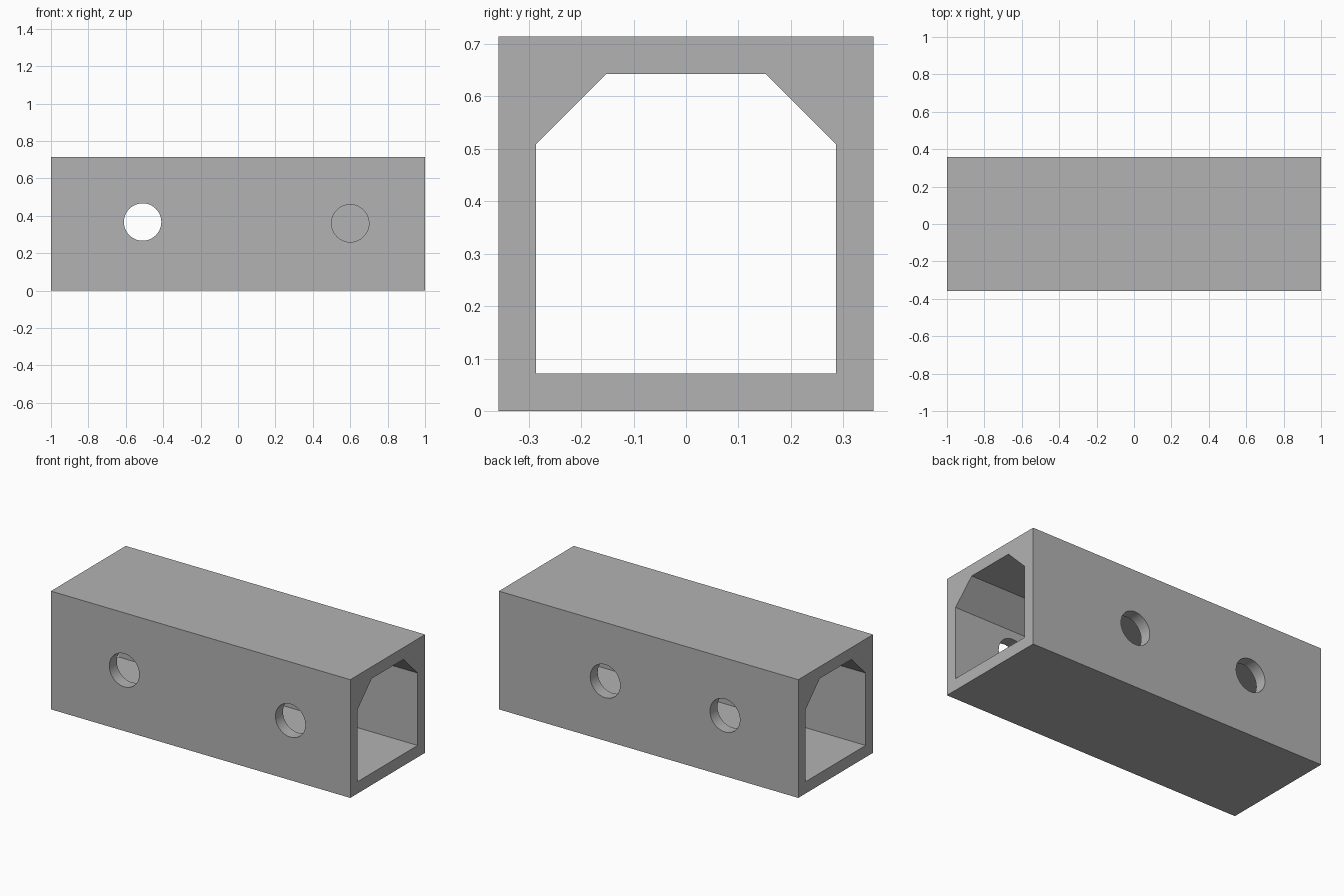
import bpy
import bmesh
import math
from mathutils import Matrix, Vector

LENGTH, WIDTH = 2.0, 0.714
WALL = 0.0714
CHAMFER = 0.134
HOLE_RADIUS = 0.1

cube = bpy.data.objects.get("Cube")
if cube:
    bpy.data.objects.remove(cube, do_unlink=True)

grey = bpy.data.materials.new("plain_grey")
grey.use_nodes = True
colour = (0.45, 0.45, 0.45, 1.0)
grey.diffuse_color = colour
grey.node_tree.nodes["Principled BSDF"].inputs["Base Color"].default_value = colour


def make_object(name, bm):
    bmesh.ops.recalc_face_normals(bm, faces=bm.faces)
    mesh = bpy.data.meshes.new(name)
    bm.to_mesh(mesh)
    bm.free()
    mesh.materials.append(grey)
    obj = bpy.data.objects.new(name, mesh)
    bpy.context.collection.objects.link(obj)
    return obj


def prism(name, profile, length):
    """Extrude a (y, z) profile along x, centred on the origin."""
    bm = bmesh.new()
    face = bm.faces.new([bm.verts.new((-length / 2, y, z)) for y, z in profile])
    result = bmesh.ops.extrude_face_region(bm, geom=[face])
    moved = [v for v in result["geom"] if isinstance(v, bmesh.types.BMVert)]
    bmesh.ops.translate(bm, verts=moved, vec=Vector((length, 0, 0)))
    return make_object(name, bm)


def bolt_hole(name, x, y, z):
    """Short round cutter that passes through one side wall."""
    bm = bmesh.new()
    place = Matrix.Translation((x, y, z)) @ Matrix.Rotation(math.pi / 2, 4, "X")
    bmesh.ops.create_cone(bm, cap_ends=True, segments=48, radius1=HOLE_RADIUS,
                          radius2=HOLE_RADIUS, depth=WALL * 3, matrix=place)
    return make_object(name, bm)


def cut(target, cutter):
    cutter.hide_render = True
    mod = target.modifiers.new(cutter.name, "BOOLEAN")
    mod.operation = "DIFFERENCE"
    mod.solver = "EXACT"
    mod.object = cutter
    bpy.context.view_layer.objects.active = target
    bpy.ops.object.modifier_apply(modifier=mod.name)
    bpy.data.objects.remove(cutter, do_unlink=True)


# Square outer tube
half = WIDTH / 2
tube = prism("square_tube", [(-half, 0), (half, 0), (half, WIDTH), (-half, WIDTH)], LENGTH)

# Open passage with chamfered upper corners
side, floor, roof = half - WALL, WALL, WIDTH - WALL
passage = [(-side, floor), (side, floor), (side, roof - CHAMFER),
           (side - CHAMFER, roof), (CHAMFER - side, roof), (-side, roof - CHAMFER)]
cut(tube, prism("passage_cutter", passage, LENGTH + 0.2))

# Two round holes in each long side wall
wall_y = half - WALL / 2
for name, x, y, z in [("front_right_hole", -0.51, -wall_y, 0.367),
                      ("front_left_hole", 0.6, -wall_y, 0.36),
                      ("back_right_hole", -0.51, wall_y, 0.367),
                      ("back_left_hole", 0.29, wall_y, 0.36)]:
    cut(tube, bolt_hole(name, x, y, z))

# Smooth the hole walls and keep the flat edges crisp
bpy.ops.object.select_all(action="DESELECT")
tube.select_set(True)
bpy.context.view_layer.objects.active = tube
bpy.ops.object.shade_smooth_by_angle(angle=math.radians(30))
